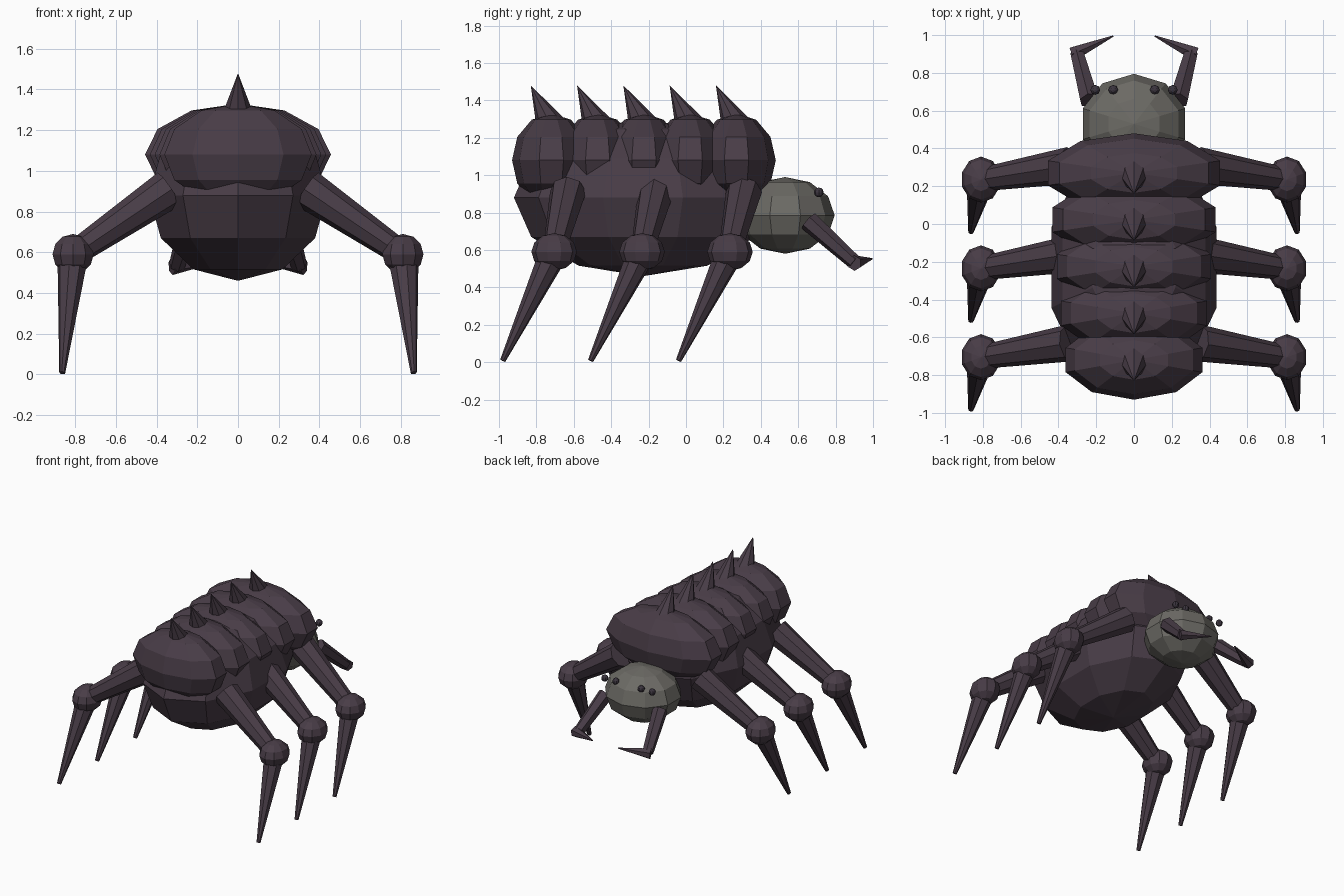
import bpy, bmesh, math
from mathutils import Vector, Matrix

if "Cube" in bpy.data.objects:
    bpy.data.objects.remove(bpy.data.objects["Cube"])


def material(name, rgb):
    m = bpy.data.materials.new(name)
    m.diffuse_color = (*rgb, 1)
    m.use_nodes = True
    m.node_tree.nodes["Principled BSDF"].inputs["Base Color"].default_value = m.diffuse_color
    return m


SHELL = material("dusky purple shell", (0.066, 0.046, 0.063))
SKIN = material("grey head", (0.15, 0.145, 0.13))
EYE = material("dark eye", (0.045, 0.036, 0.05))


def finish(name, bm, mat):
    me = bpy.data.meshes.new(name)
    bm.to_mesh(me)
    bm.free()
    me.materials.append(mat)
    ob = bpy.data.objects.new(name, me)
    bpy.context.collection.objects.link(ob)
    return ob


def ellipsoid(name, centre, radii, mat, segments=10, rings=6):
    bm = bmesh.new()
    bmesh.ops.create_uvsphere(
        bm, u_segments=segments, v_segments=rings, radius=1,
        matrix=Matrix.Translation(centre) @ Matrix.Diagonal((*radii, 1)))
    return finish(name, bm, mat)


def taper(name, start, end, r1, r2, mat, sides=8):
    # tapered rod running between two points
    a, b = Vector(start), Vector(end)
    d = b - a
    turn = d.to_track_quat('Z', 'Y').to_matrix().to_4x4()
    bm = bmesh.new()
    bmesh.ops.create_cone(
        bm, cap_ends=True, segments=sides, radius1=r1, radius2=r2,
        depth=d.length, matrix=Matrix.Translation((a + b) / 2) @ turn)
    return finish(name, bm, mat)


# belly and head
ellipsoid("belly", (0, -0.23, 0.88), (0.46, 0.69, 0.42), SHELL)
ellipsoid("head", (0, 0.53, 0.785), (0.285, 0.265, 0.205), SKIN)

# back plates widening toward the head, each with a swept spike
for i in range(5):
    y = -0.72 + 0.2475 * i
    ellipsoid(f"back_plate_{i + 1}", (0, y, 1.08), (0.38 + 0.025 * i, 0.21, 0.25), SHELL)
    taper(f"back_spike_{i + 1}", (0, y - 0.005, 1.27), (0, y - 0.11, 1.48), 0.08, 0.0, SHELL)

for side, s in (("right", 1), ("left", -1)):
    # eyes
    for label, x in (("inner", 0.11), ("outer", 0.205)):
        ellipsoid(f"{side}_{label}_eye", (s * x, 0.71, 0.908), (0.026,) * 3, EYE, 8, 6)

    # pincers
    elbow = (s * 0.3, 0.9, 0.535)
    taper(f"{side}_pincer_base", (s * 0.235, 0.655, 0.755), elbow, 0.055, 0.04, SHELL, 6)
    taper(f"{side}_pincer_tip", (s * 0.325, 0.9, 0.53), (s * 0.11, 0.995, 0.553), 0.042, 0.004, SHELL, 6)

    # three legs with ball knees
    for label, y in (("front", 0.235), ("middle", -0.235), ("rear", -0.705)):
        knee = (s * 0.81, y, 0.59)
        taper(f"{side}_{label}_upper_leg", (s * 0.34, y + 0.075, 0.91), knee, 0.098, 0.062, SHELL)
        ellipsoid(f"{side}_{label}_knee", knee, (0.106, 0.122, 0.1), SHELL)
        taper(f"{side}_{label}_lower_leg", knee, (s * 0.863, y - 0.275, 0.008), 0.078, 0.015, SHELL)
